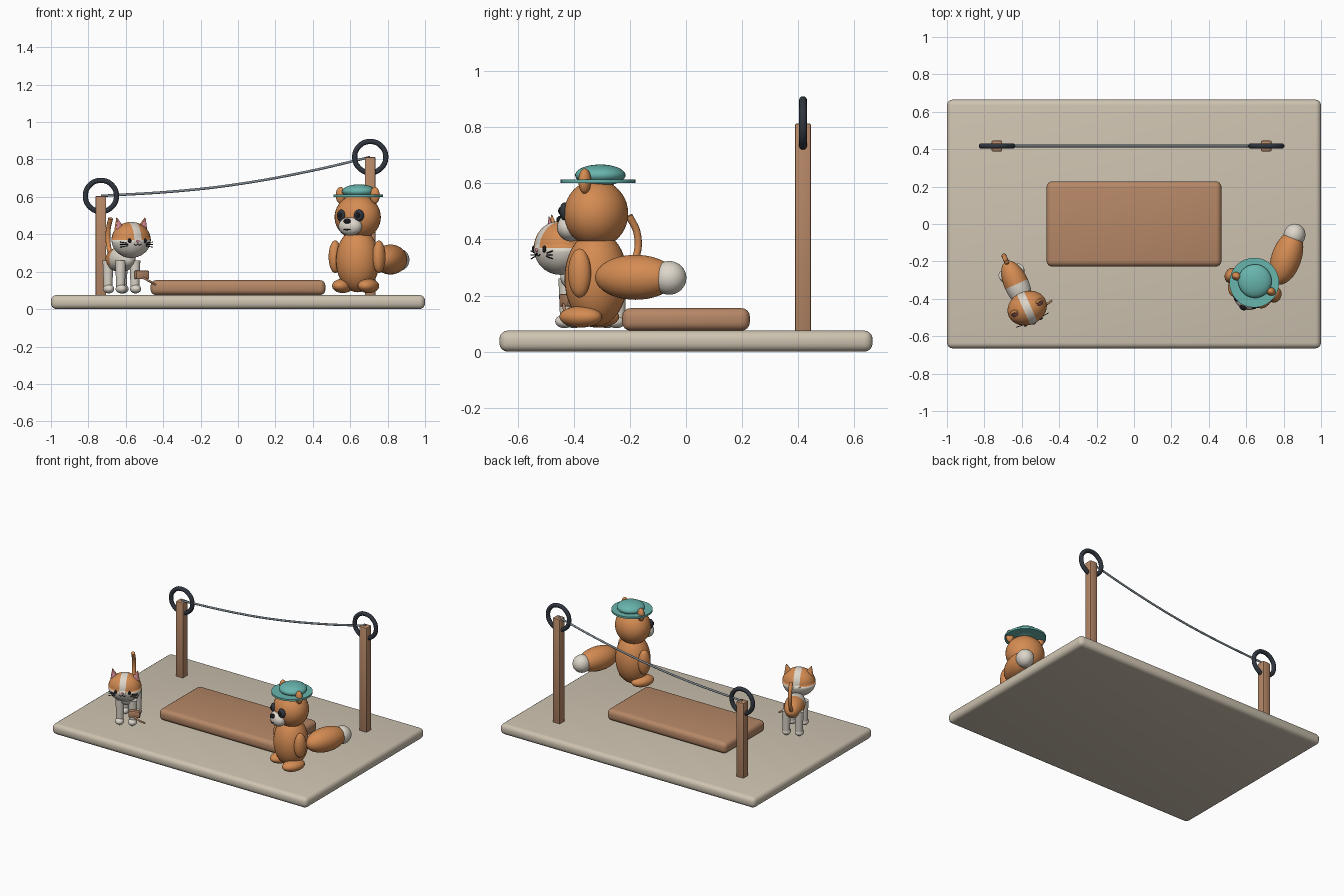
import bpy, bmesh, math
from mathutils import Matrix, Vector

if "Cube" in bpy.data.objects:
    bpy.data.objects.remove(bpy.data.objects["Cube"])


def material(name, rgb):
    m = bpy.data.materials.new(name)
    m.diffuse_color = (*rgb, 1)
    m.use_nodes = True
    m.node_tree.nodes["Principled BSDF"].inputs["Base Color"].default_value = m.diffuse_color
    return m


STONE = material("pale_stone", (0.62, 0.55, 0.44))
WOOD = material("warm_wood", (0.47, 0.245, 0.135))
IRON = material("dark_iron", (0.03, 0.037, 0.05))
ROPE = material("grey_rope", (0.21, 0.25, 0.28))
ORANGE = material("orange_fur", (0.66, 0.26, 0.085))
CREAM = material("cream_fur", (0.72, 0.67, 0.59))
TEAL = material("teal_felt", (0.14, 0.46, 0.42))
PINK = material("pink", (0.65, 0.25, 0.29))
BLACK = material("black", (0.01, 0.01, 0.012))

WORLD = Matrix.Identity(4)
BIG = Matrix.Translation((0.64, -0.32, 0)) @ Matrix.Rotation(math.radians(-24), 4, 'Z')
CAT = Matrix.Translation((-0.62, -0.34, 0)) @ Matrix.Rotation(math.radians(24), 4, 'Z')


def finish(name, bm, mats, mtx, smooth=True):
    me = bpy.data.meshes.new(name)
    for f in bm.faces:
        f.smooth = smooth
    bm.to_mesh(me)
    bm.free()
    for m in mats:
        me.materials.append(m)
    ob = bpy.data.objects.new(name, me)
    bpy.context.collection.objects.link(ob)
    ob.matrix_world = mtx
    return ob


def ball(name, mat, loc, radii, frame=WORLD, rot=(0, 0, 0), cuts=(), rule=None, mat2=None):
    """Ellipsoid; optional plane cuts and a rule choosing the second colour."""
    bm = bmesh.new()
    bmesh.ops.create_uvsphere(bm, u_segments=32, v_segments=20, radius=1)
    bmesh.ops.scale(bm, vec=radii, verts=bm.verts)
    for co, no in cuts:
        bmesh.ops.bisect_plane(bm, geom=bm.verts[:] + bm.edges[:] + bm.faces[:],
                               plane_co=co, plane_no=no)
    if rule:
        for f in bm.faces:
            f.material_index = int(rule(f.calc_center_median()))
    r = Matrix.LocRotScale(Vector(loc), None, None)
    for a, ax in zip(rot, 'XYZ'):
        r = r @ Matrix.Rotation(math.radians(a), 4, ax)
    return finish(name, bm, [mat] + ([mat2] if mat2 else []), frame @ r)


def box(name, mat, loc, size, bevel, segs=4, frame=WORLD):
    bm = bmesh.new()
    bmesh.ops.create_cube(bm, size=1)
    bmesh.ops.scale(bm, vec=size, verts=bm.verts)
    bmesh.ops.bevel(bm, geom=bm.edges[:], offset=bevel, segments=segs, profile=0.5, affect='EDGES')
    ob = finish(name, bm, [mat], frame @ Matrix.Translation(loc), False)
    bpy.ops.object.select_all(action='DESELECT')
    ob.select_set(True)
    bpy.context.view_layer.objects.active = ob
    bpy.ops.object.shade_smooth_by_angle(angle=math.radians(35))
    return ob


def cone(name, mat, loc, r1, r2, depth, frame, tilt=0, flat=1.0):
    bm = bmesh.new()
    bmesh.ops.create_cone(bm, cap_ends=True, segments=32, radius1=r1, radius2=r2, depth=depth)
    bmesh.ops.scale(bm, vec=(1, flat, 1), verts=bm.verts)
    ob = finish(name, bm, [mat], frame @ Matrix.Translation(loc) @ Matrix.Rotation(math.radians(tilt), 4, 'Y'))
    for f in ob.data.polygons:
        f.use_smooth = len(f.vertices) <= 4
    return ob


def tube(name, mat, pts, r, frame=WORLD):
    cu = bpy.data.curves.new(name, 'CURVE')
    cu.dimensions = '3D'
    cu.bevel_depth, cu.bevel_resolution, cu.resolution_u = r, 3, 10
    cu.use_fill_caps = True
    sp = cu.splines.new('BEZIER')
    sp.bezier_points.add(len(pts) - 1)
    for bp, p in zip(sp.bezier_points, pts):
        bp.co = p
        bp.handle_left_type = bp.handle_right_type = 'AUTO'
    cu.materials.append(mat)
    ob = bpy.data.objects.new(name, cu)
    bpy.context.collection.objects.link(ob)
    ob.matrix_world = frame


# Ground slab and low platform
box("base_slab", STONE, (0, 0, 0.0375), (2, 1.33, 0.075), 0.03)
box("platform", WOOD, (0, 0, 0.115), (0.935, 0.455, 0.08), 0.03)

# Posts, rings and sagging line
for side, x, h in (("left", -0.733, 0.605), ("right", 0.707, 0.813)):
    box("post_" + side, WOOD, (x, 0.417, (h + 0.06) / 2), (0.057, 0.057, h - 0.06), 0.006, 2)
    tube_pts = [(x + 0.083 * math.cos(a), 0.417, h + 0.083 * math.sin(a))
                for a in (i * math.pi / 4 for i in range(8))]
    tube("ring_" + side, IRON, tube_pts, 0.0145)
    bpy.data.objects["ring_" + side].data.splines[0].use_cyclic_u = True
tube("line", ROPE, [(-0.733, 0.417, 0.605), (-0.31, 0.417, 0.632), (0, 0.417, 0.668),
                    (0.385, 0.417, 0.738), (0.707, 0.417, 0.813)], 0.007)

# Large upright animal
ball("big_body", ORANGE, (0, 0, 0.26), (0.117, 0.112, 0.17), BIG)
ball("big_head", ORANGE, (0, 0, 0.492), (0.126, 0.112, 0.12), BIG)
ball("big_muzzle", CREAM, (0, -0.098, 0.443), (0.066, 0.046, 0.05), BIG)
ball("big_nose", BLACK, (0, -0.139, 0.47), (0.02, 0.014, 0.014), BIG)
tube("big_mouth", BLACK, [(-0.02, -0.138, 0.427), (0, -0.144, 0.424), (0.02, -0.138, 0.427)], 0.003, BIG)
for s, n in ((-1, "right"), (1, "left")):
    ball("big_arm_" + n, ORANGE, (s * 0.128, -0.008, 0.28), (0.034, 0.042, 0.087), BIG)
    ball("big_foot_" + n, ORANGE, (s * 0.075, -0.027, 0.124), (0.052, 0.08, 0.038), BIG)
    ball("big_ear_" + n, ORANGE, (s * 0.1, 0, 0.608), (0.027, 0.022, 0.045), BIG)
    ball("big_eye_patch_" + n, IRON, (s * 0.052, -0.1, 0.5), (0.027, 0.018, 0.032), BIG, (0, 0, s * 22))
    ball("big_eye_" + n, BLACK, (s * 0.051, -0.115, 0.502), (0.013, 0.009, 0.014), BIG)
ball("big_tail", ORANGE, (0.815, -0.18, 0.265), (0.08, 0.15, 0.08), rot=(0, 0, -19))
ball("big_tail_tip", CREAM, (0.858, -0.06, 0.263), (0.058, 0.062, 0.06), rot=(0, 0, -19))

# Hat
cone("hat_brim", TEAL, (0, 0.007, 0.607), 0.133, 0.133, 0.013, BIG)
ball("hat_crown", TEAL, (0, 0.016, 0.629), (0.09, 0.09, 0.038), BIG)

# Small cat: two-tone body and head with a pale stripe
ball("cat_body", CREAM, (0, 0.02, 0.265), (0.066, 0.135, 0.066), CAT,
     cuts=(((0, 0, 0), (0, 1, 0)), ((0, 0, -0.03), (0, 0, 1))),
     rule=lambda c: c.y > 0 and c.z > -0.03, mat2=ORANGE)
ball("cat_head", CREAM, (0, -0.12, 0.37), (0.108, 0.09, 0.096), CAT,
     cuts=(((0.021, 0, 0), (1, 0, 0)), ((-0.021, 0, 0), (1, 0, 0)), ((0, 0, 0), (0, 0, 1))),
     rule=lambda c: abs(c.x) > 0.021 and c.z > 0, mat2=ORANGE)
ball("cat_nose", PINK, (0, -0.21, 0.362), (0.009, 0.006, 0.007), CAT)
for s, n in ((-1, "right"), (1, "left")):
    cone("cat_ear_" + n, ORANGE, (s * 0.073, -0.115, 0.45), 0.036, 0.002, 0.08, CAT, s * 14, 0.6)
    cone("cat_inner_ear_" + n, PINK, (s * 0.073, -0.126, 0.45), 0.028, 0.002, 0.066, CAT, s * 14, 0.5)
    ball("cat_eye_" + n, BLACK, (s * 0.045, -0.201, 0.366), (0.01, 0.006, 0.013), CAT)
    tube("cat_mouth_" + n, BLACK, [(0, -0.21, 0.35), (s * 0.01, -0.209, 0.342), (s * 0.02, -0.206, 0.346)], 0.002, CAT)
    for k in (-1, 0, 1):
        tube(f"cat_whisker_{n}_{k + 1}", BLACK, [(s * 0.05, -0.194, 0.345 + 0.006 * k),
             (s * 0.095, -0.19, 0.345 + 0.014 * k)], 0.002, CAT)
    for y, e in ((-0.075, "front"), (0.09, "back")):
        cone(f"cat_{e}_leg_{n}", CREAM, (s * 0.042, y, 0.185), 0.023, 0.029, 0.15, CAT)
        ball(f"cat_{e}_paw_{n}", CREAM, (s * 0.042, y - 0.008, 0.108), (0.029, 0.034, 0.024), CAT)
tube("cat_tail", ORANGE, [(0, 0.14, 0.28), (0, 0.178, 0.34), (0, 0.182, 0.42), (0, 0.15, 0.485)], 0.013, CAT)

# Wooden tag and its cord
box("tag", WOOD, (0.062, -0.118, 0.183), (0.075, 0.032, 0.045), 0.005, 2, CAT)
tube("tag_cord", WOOD, [(-0.51, -0.435, 0.168), (-0.475, -0.432, 0.15), (-0.44, -0.41, 0.13)], 0.006)
